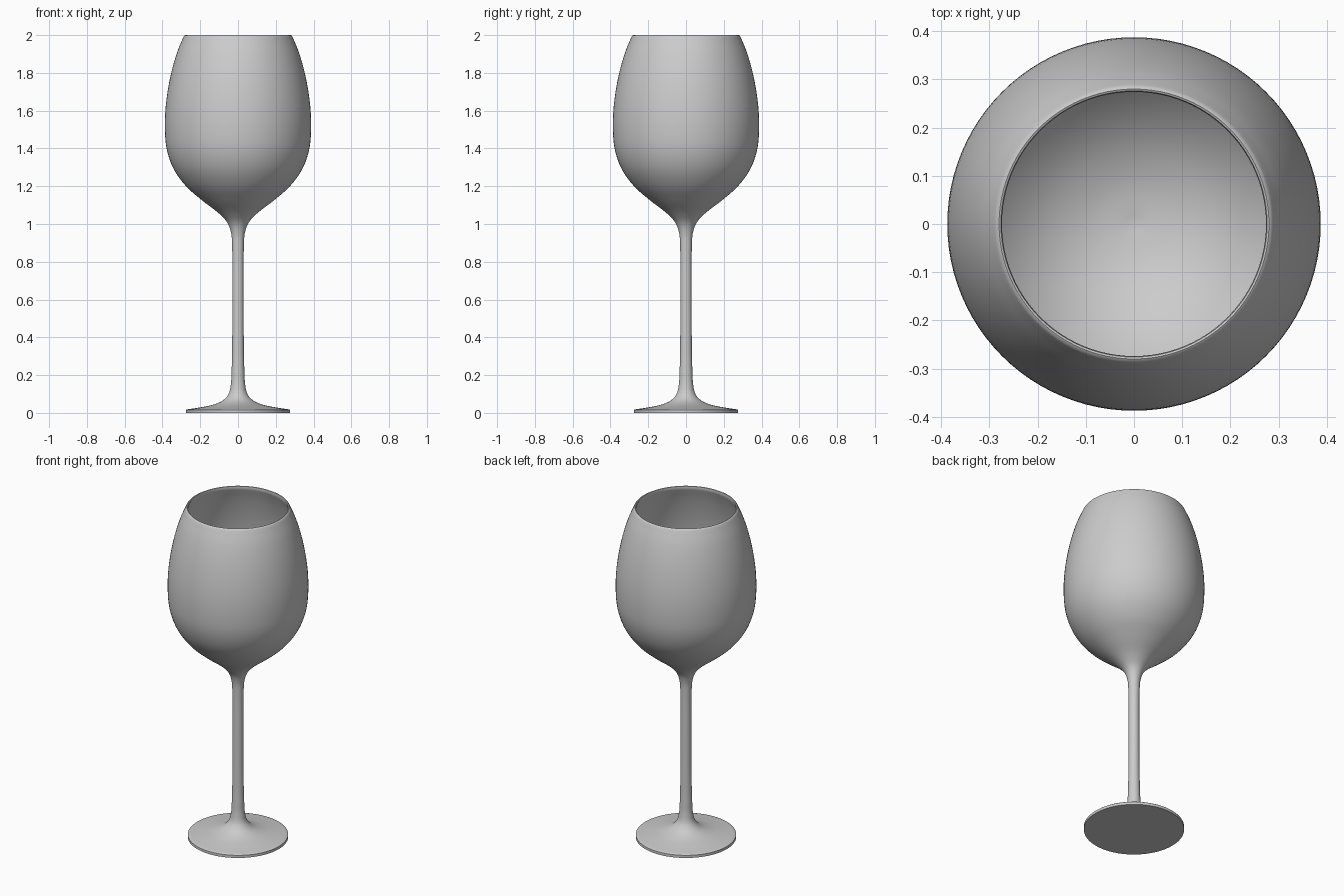
import bpy, bmesh, math
from mathutils import Vector

if "Cube" in bpy.data.objects:
    bpy.data.objects.remove(bpy.data.objects["Cube"])

SEGMENTS = 96


def smooth_curve(points, steps=5):
    """Catmull-Rom curve through (radius, height) points."""
    p = [Vector(q) for q in points]
    p = [2 * p[0] - p[1]] + p + [2 * p[-1] - p[-2]]
    out = []
    for a, b, c, d in zip(p, p[1:], p[2:], p[3:]):
        # centripetal knots avoid overshoot at uneven spacing
        t1 = (b - a).length ** 0.5
        t2 = t1 + (c - b).length ** 0.5
        t3 = t2 + (d - c).length ** 0.5
        for i in range(steps):
            t = t1 + (t2 - t1) * i / steps
            a1 = a.lerp(b, t / t1)
            a2 = b.lerp(c, (t - t1) / (t2 - t1))
            a3 = c.lerp(d, (t - t2) / (t3 - t2))
            b1 = a1.lerp(a2, t / t2)
            b2 = a2.lerp(a3, (t - t1) / (t3 - t1))
            out.append(b1.lerp(b2, (t - t1) / (t2 - t1)))
    return out + [p[-2]]


def lathe(name, profile):
    """Revolve a (radius, height) profile around the z axis."""
    bm = bmesh.new()
    verts = [bm.verts.new((max(r, 0), 0, z)) for r, z in profile]
    edges = [bm.edges.new(pair) for pair in zip(verts, verts[1:])]
    bmesh.ops.spin(bm, geom=verts + edges, cent=(0, 0, 0), axis=(0, 0, 1),
                   angle=math.tau, steps=SEGMENTS, use_merge=True)
    bmesh.ops.remove_doubles(bm, verts=bm.verts, dist=1e-5)
    bmesh.ops.recalc_face_normals(bm, faces=bm.faces)
    mesh = bpy.data.meshes.new(name)
    bm.to_mesh(mesh)
    bm.free()
    obj = bpy.data.objects.new(name, mesh)
    bpy.context.collection.objects.link(obj)
    bpy.context.view_layer.objects.active = obj
    obj.select_set(True)
    bpy.ops.object.shade_smooth_by_angle(angle=math.radians(40))


# Flat underside and foot edge
foot = [(0, 0), (0.276, 0), (0.276, 0.016)]
# Foot top, stem and outside of the bowl
outside = smooth_curve([
    (0.274, 0.018), (0.2, 0.029), (0.13, 0.044), (0.08, 0.066), (0.05, 0.1),
    (0.038, 0.15), (0.034, 0.22), (0.031, 0.35), (0.03, 0.6), (0.031, 0.88),
    (0.036, 0.95), (0.055, 1.005), (0.1, 1.055), (0.19, 1.125),
    (0.275, 1.2), (0.34, 1.29), (0.376, 1.39), (0.387, 1.5),
    (0.382, 1.63), (0.358, 1.78), (0.322, 1.91), (0.289, 1.99)])
# Rounded lip
lip = [(0.285, 1.997), (0.28, 2.0), (0.276, 1.998)]
# Inside of the bowl down to its rounded bottom
inside = smooth_curve([
    (0.274, 1.99), (0.306, 1.905), (0.342, 1.775), (0.366, 1.63),
    (0.371, 1.5), (0.358, 1.39), (0.322, 1.295), (0.26, 1.215),
    (0.18, 1.15), (0.09, 1.11), (0, 1.095)])

lathe("wine_glass", foot + outside + lip + inside)
